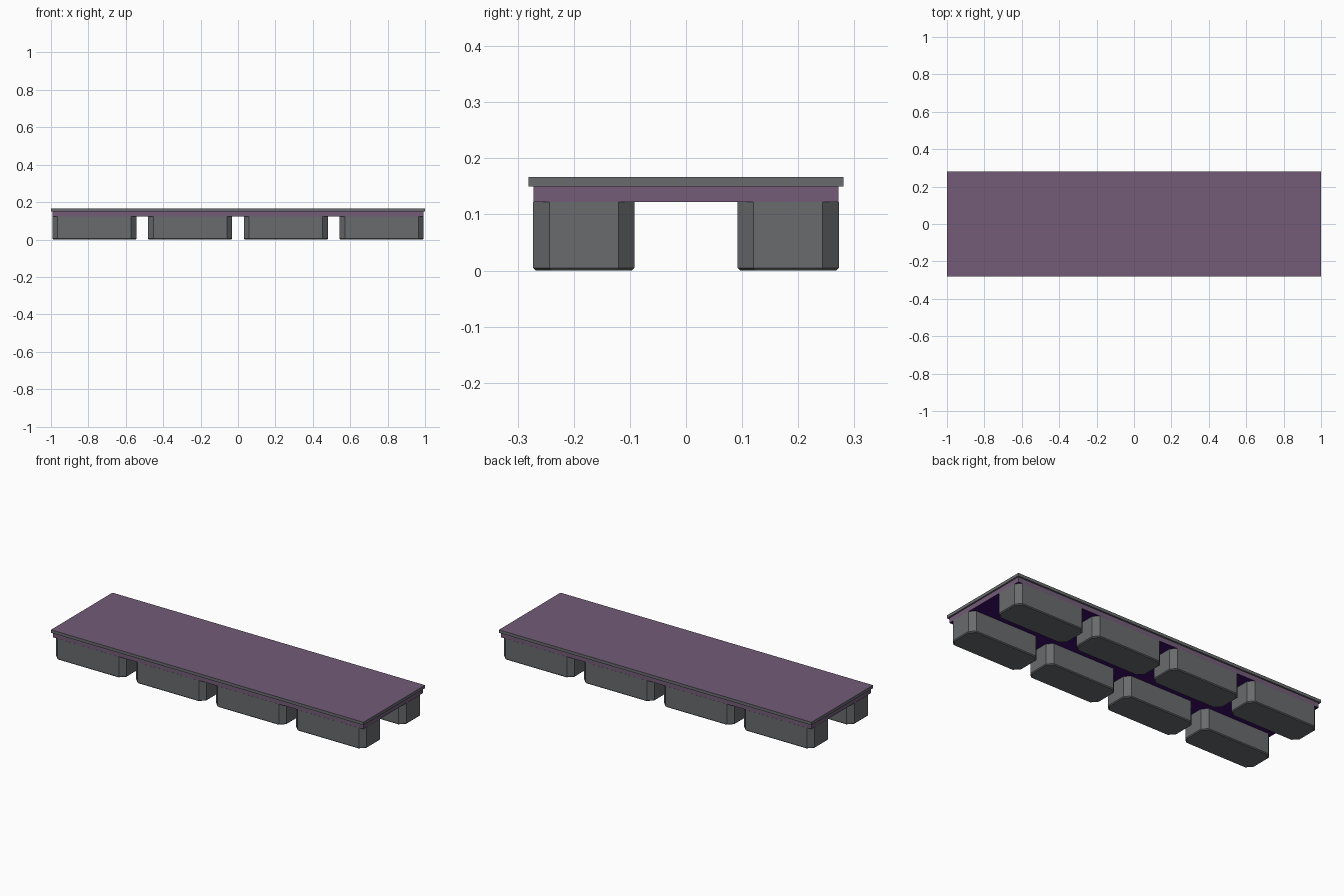
import bpy, bmesh

if "Cube" in bpy.data.objects:
    bpy.data.objects.remove(bpy.data.objects["Cube"])


def srgb_material(name, r, g, b):
    lin = [((c / 255 + 0.055) / 1.055) ** 2.4 for c in (r, g, b)]
    mat = bpy.data.materials.new(name)
    mat.diffuse_color = (*lin, 1.0)
    mat.use_nodes = True
    mat.node_tree.nodes["Principled BSDF"].inputs["Base Color"].default_value = mat.diffuse_color
    return mat


grey = srgb_material("grey_plastic", 104, 107, 109)
purple = srgb_material("muted_purple", 115, 92, 120)
deep = srgb_material("deep_purple", 62, 14, 108)


def finish(name, bm, mats):
    bmesh.ops.recalc_face_normals(bm, faces=bm.faces)
    mesh = bpy.data.meshes.new(name)
    bm.to_mesh(mesh)
    bm.free()
    for m in mats:
        mesh.materials.append(m)
    obj = bpy.data.objects.new(name, mesh)
    bpy.context.collection.objects.link(obj)
    return obj


def slab(name, hx, hy, z0, z1, mats, rule):
    """Box whose face colours follow the face normal."""
    bm = bmesh.new()
    bmesh.ops.create_cube(bm, size=1)
    for v in bm.verts:
        v.co = (v.co.x * 2 * hx, v.co.y * 2 * hy, z1 if v.co.z > 0 else z0)
    bm.normal_update()
    for f in bm.faces:
        f.material_index = rule(f.normal)
    return finish(name, bm, mats)


def pontoon(name, cx, cy, hx, hy, height, cut=0.029, bevel=0.005):
    """Octagonal float with clipped corners and a chamfered bottom."""
    bm = bmesh.new()
    rings = []
    for z, inset in ((0, bevel), (bevel, 0), (height, 0)):
        a, b = hx - inset, hy - inset
        pts = [(a, b - cut), (a - cut, b), (cut - a, b), (-a, b - cut),
               (-a, cut - b), (cut - a, -b), (a - cut, -b), (a, cut - b)]
        rings.append([bm.verts.new((cx + x, cy + y, z)) for x, y in pts])
    for low, high in zip(rings, rings[1:]):
        for i in range(8):
            j = (i + 1) % 8
            bm.faces.new((low[i], low[j], high[j], high[i]))
    bm.faces.new(rings[0])
    bm.faces.new(rings[-1])
    return finish(name, bm, [grey])


# Deck boards: purple walking surface, grey rim
slab("deck_top", 1.0, 0.281, 0.150, 0.167, [grey, purple],
     lambda n: 1 if n.z > 0.5 else 0)

# Frame below the deck: purple sides, deep purple underside
slab("deck_frame", 0.992, 0.272, 0.122, 0.150, [purple, deep],
     lambda n: 1 if n.z < -0.5 else 0)

# Two rows of four floats
for row, cy in (("front", -0.182), ("back", 0.182)):
    for i, cx in enumerate((-0.768, -0.256, 0.256, 0.768)):
        pontoon(f"{row}_float_{i + 1}", cx, cy, 0.225, 0.0905, 0.122)
